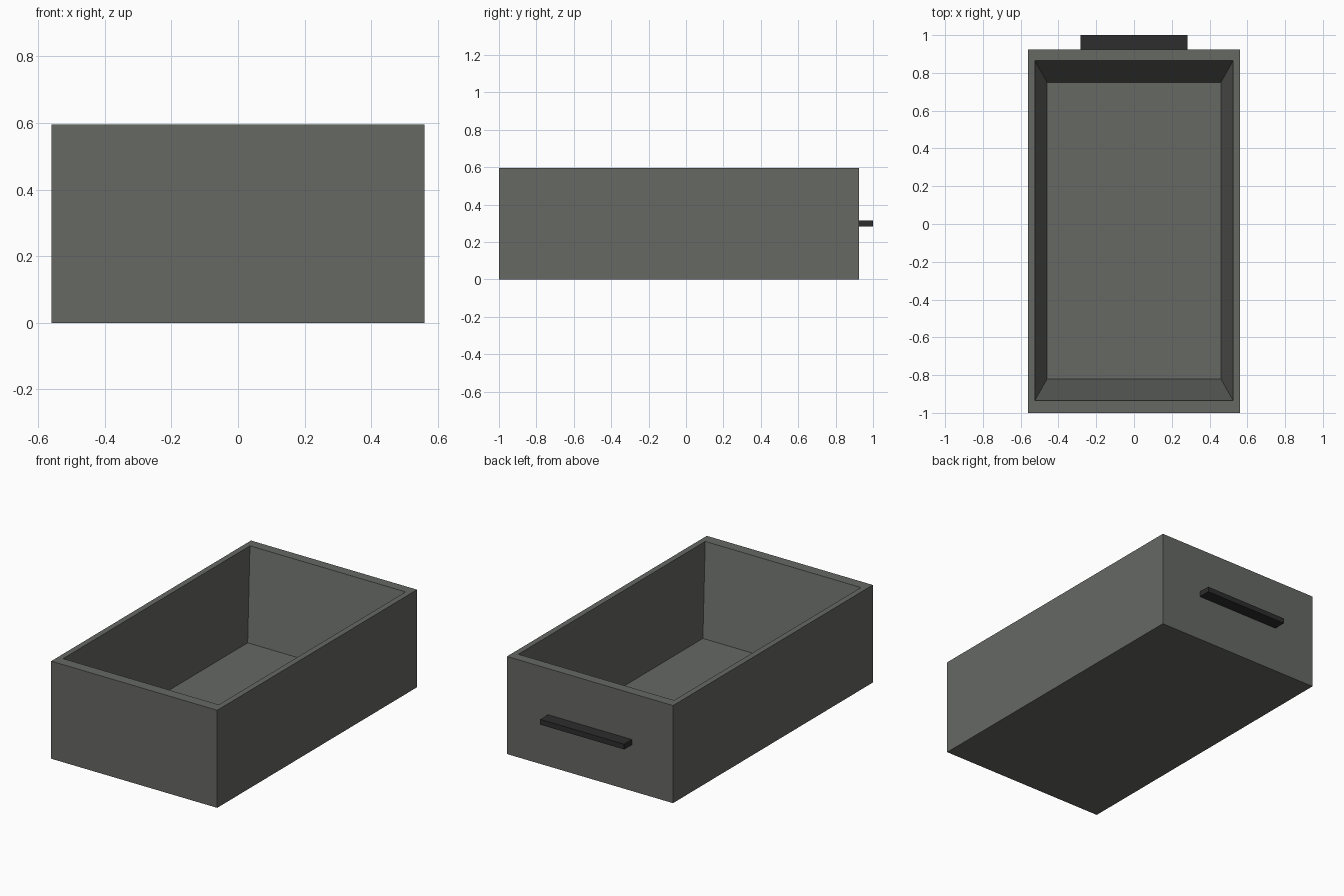
import bpy, bmesh

if "Cube" in bpy.data.objects:
    bpy.data.objects.remove(bpy.data.objects["Cube"])


def material(name, rgb):
    m = bpy.data.materials.new(name)
    m.diffuse_color = (*rgb, 1.0)
    m.use_nodes = True
    m.node_tree.nodes["Principled BSDF"].inputs["Base Color"].default_value = m.diffuse_color
    return m


def build(name, rings, mat):
    """Skin a chain of rectangles (x0, x1, y0, y1, z), capping both ends."""
    bm = bmesh.new()
    loops = [[bm.verts.new(p) for p in
              ((x0, y0, z), (x1, y0, z), (x1, y1, z), (x0, y1, z))]
             for x0, x1, y0, y1, z in rings]
    for a, b in zip(loops, loops[1:]):
        for i in range(4):
            j = (i + 1) % 4
            bm.faces.new((a[i], a[j], b[j], b[i]))
    bm.faces.new(loops[0][::-1])
    bm.faces.new(loops[-1])
    me = bpy.data.meshes.new(name)
    bm.to_mesh(me)
    bm.free()
    me.materials.append(mat)
    ob = bpy.data.objects.new(name, me)
    bpy.context.collection.objects.link(ob)
    return ob


grey = material("warm grey", (0.133, 0.139, 0.127))
dark = material("near black", (0.026, 0.026, 0.026))

# Open drawer: outer walls, flat rim, tapered cavity, inner floor
build("drawer_box", [
    (-0.56, 0.56, -1.0, 0.925, 0.0),
    (-0.56, 0.56, -1.0, 0.925, 0.595),
    (-0.525, 0.525, -0.935, 0.865, 0.595),
    (-0.46, 0.46, -0.82, 0.75, 0.065),
], grey)

# Bar handle on the back face
build("handle", [
    (-0.283, 0.283, 0.925, 1.0, 0.282),
    (-0.283, 0.283, 0.925, 1.0, 0.314),
], dark)
